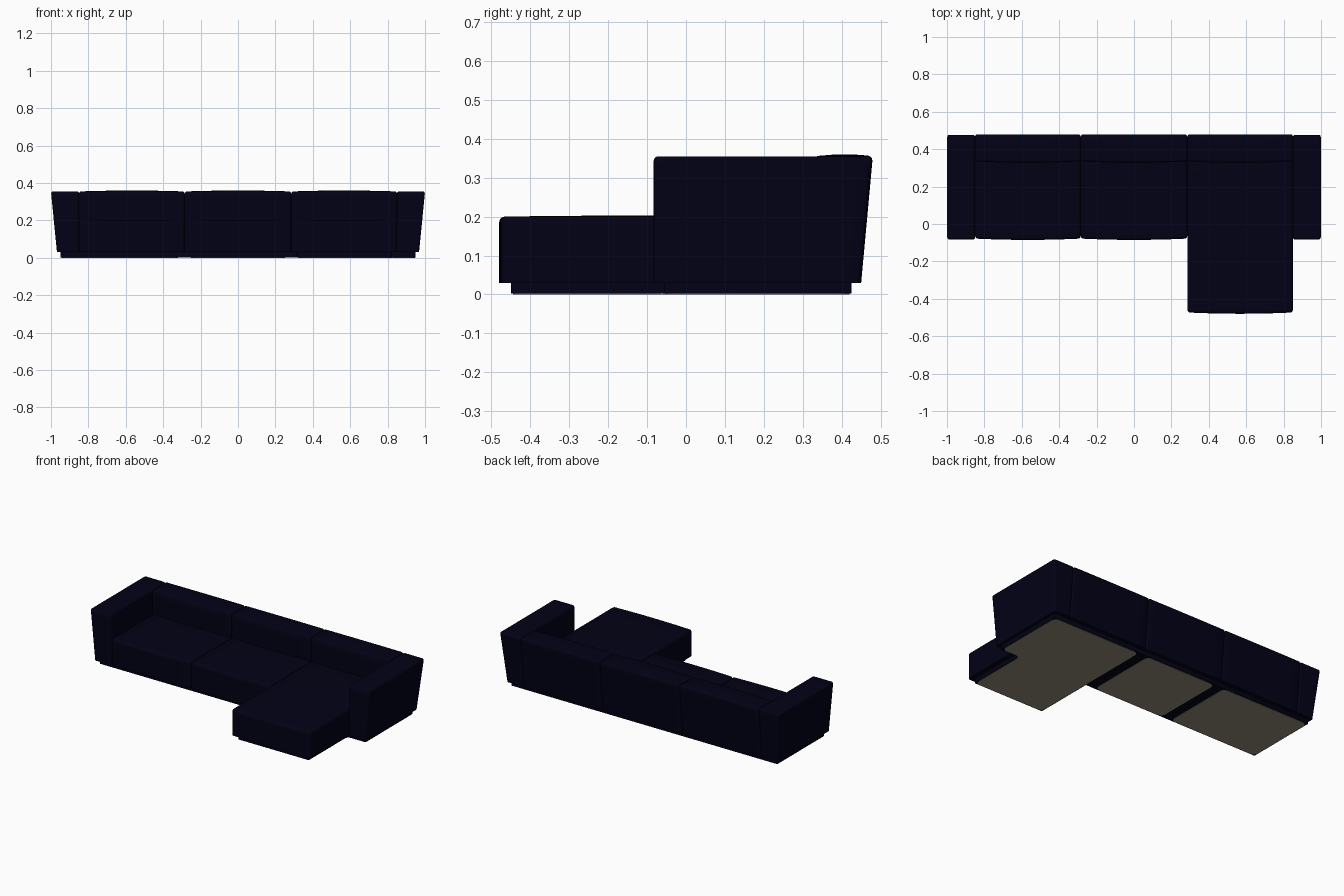
import bpy, bmesh

if "Cube" in bpy.data.objects:
    bpy.data.objects.remove(bpy.data.objects["Cube"])

def material(name, rgb):
    m = bpy.data.materials.new(name)
    m.diffuse_color = (*rgb, 1.0)
    m.use_nodes = True
    m.node_tree.nodes["Principled BSDF"].inputs["Base Color"].default_value = m.diffuse_color
    return m

NAVY = material("navy_fabric", (0.0004, 0.0004, 0.008))
OLIVE = material("olive_underside", (0.28, 0.255, 0.185))

def finish(bm, name, mat, angle=0.7):
    bmesh.ops.recalc_face_normals(bm, faces=bm.faces)
    me = bpy.data.meshes.new(name)
    bm.to_mesh(me)
    bm.free()
    me.materials.append(mat)
    ob = bpy.data.objects.new(name, me)
    bpy.context.collection.objects.link(ob)
    bpy.ops.object.select_all(action='DESELECT')
    ob.select_set(True)
    bpy.context.view_layer.objects.active = ob
    bpy.ops.object.shade_smooth_by_angle(angle=angle)

def cushion(name, lo, hi, taper_x=0.0, taper_y=0.0, puff_front=0.0, puff_top=0.0,
            radius=0.015, flip=False):
    """Soft box, narrowing towards its flat foot, with gently puffed front and top."""
    bm = bmesh.new()
    bmesh.ops.create_cube(bm, size=2.0)
    bmesh.ops.subdivide_edges(bm, edges=bm.edges[:], cuts=7, use_grid_fill=True)
    for v in bm.verts:
        u = v.co.copy()
        p = [lo[i] + (hi[i] - lo[i]) * (u[i] + 1) / 2 for i in range(3)]
        low = (1 - u.z) / 2
        p[0] -= taper_x * low * (u.x + 1) / 2
        p[1] -= taper_y * low * (u.y + 1) / 2
        if u.y < -0.999:
            p[1] -= puff_front * (1 - u.x ** 2)
        if u.z > 0.999:
            p[2] += puff_top * (1 - u.x ** 2) * (1 - u.y ** 2)
        if flip:
            p[0] = -p[0]
        v.co = p
    bmesh.ops.recalc_face_normals(bm, faces=bm.faces)
    # Round every edge except those around the foot
    sharp = [e for e in bm.edges if e.calc_face_angle(0) > 0.9
             and max(v.co.z for v in e.verts) > lo[2] + 0.001]
    bmesh.ops.bevel(bm, geom=sharp, offset=radius, segments=3, profile=0.5,
                    affect='EDGES', clamp_overlap=True)
    finish(bm, name, NAVY)

def slab(name, outline, z0, z1, radius, mat):
    """Flat plate with rounded corners."""
    bm = bmesh.new()
    face = bm.faces.new([bm.verts.new((x, y, z0)) for x, y in outline])
    ext = bmesh.ops.extrude_face_region(bm, geom=[face])
    for v in ext["geom"]:
        if isinstance(v, bmesh.types.BMVert):
            v.co.z = z1
    uprights = [e for e in bm.edges if abs(e.verts[0].co.z - e.verts[1].co.z) > 0.0005]
    bmesh.ops.bevel(bm, geom=uprights, offset=radius, segments=3, profile=0.5, affect='EDGES')
    finish(bm, name, mat)

FOOT, SEAT, TOP = 0.03, 0.2, 0.355

# Arms, leaning outwards and backwards
for side, flip in (("right", False), ("left", True)):
    cushion(side + "_arm", (0.85, -0.083, FOOT), (1.0, 0.478, TOP),
            taper_x=0.032, taper_y=0.03, radius=0.012, flip=flip)

# Three seat modules, the right one long as a chaise
spans = (("left", -0.85, -0.285, -0.078), ("middle", -0.285, 0.285, -0.078),
         ("chaise", 0.285, 0.85, -0.473))
for name, x0, x1, front in spans:
    cushion(name + "_seat", (x0, front, FOOT), (x1, 0.37, SEAT),
            puff_front=0.007, puff_top=0.003, radius=0.015)
    cushion(name + "_back", (x0, 0.335, FOOT), (x1, 0.48, TOP),
            taper_y=0.03, puff_front=0.008, puff_top=0.005, radius=0.012)

# Recessed base, following the L-shaped plan
slab("base", [(-0.95, -0.055), (0.315, -0.055), (0.315, -0.449), (0.82, -0.449),
              (0.82, -0.055), (0.95, -0.055), (0.95, 0.425), (-0.95, 0.425)],
     0.002, 0.045, 0.004, NAVY)

# Bare underside plates
slab("left_underside", [(-0.945, -0.05), (-0.32, -0.05), (-0.32, 0.42), (-0.945, 0.42)],
     0.0, 0.004, 0.03, OLIVE)
slab("middle_underside", [(-0.25, -0.05), (0.25, -0.05), (0.25, 0.42), (-0.25, 0.42)],
     0.0, 0.004, 0.03, OLIVE)
slab("chaise_underside", [(0.32, -0.444), (0.815, -0.444), (0.815, -0.05),
                          (0.945, -0.05), (0.945, 0.42), (0.32, 0.42)],
     0.0, 0.004, 0.03, OLIVE)
